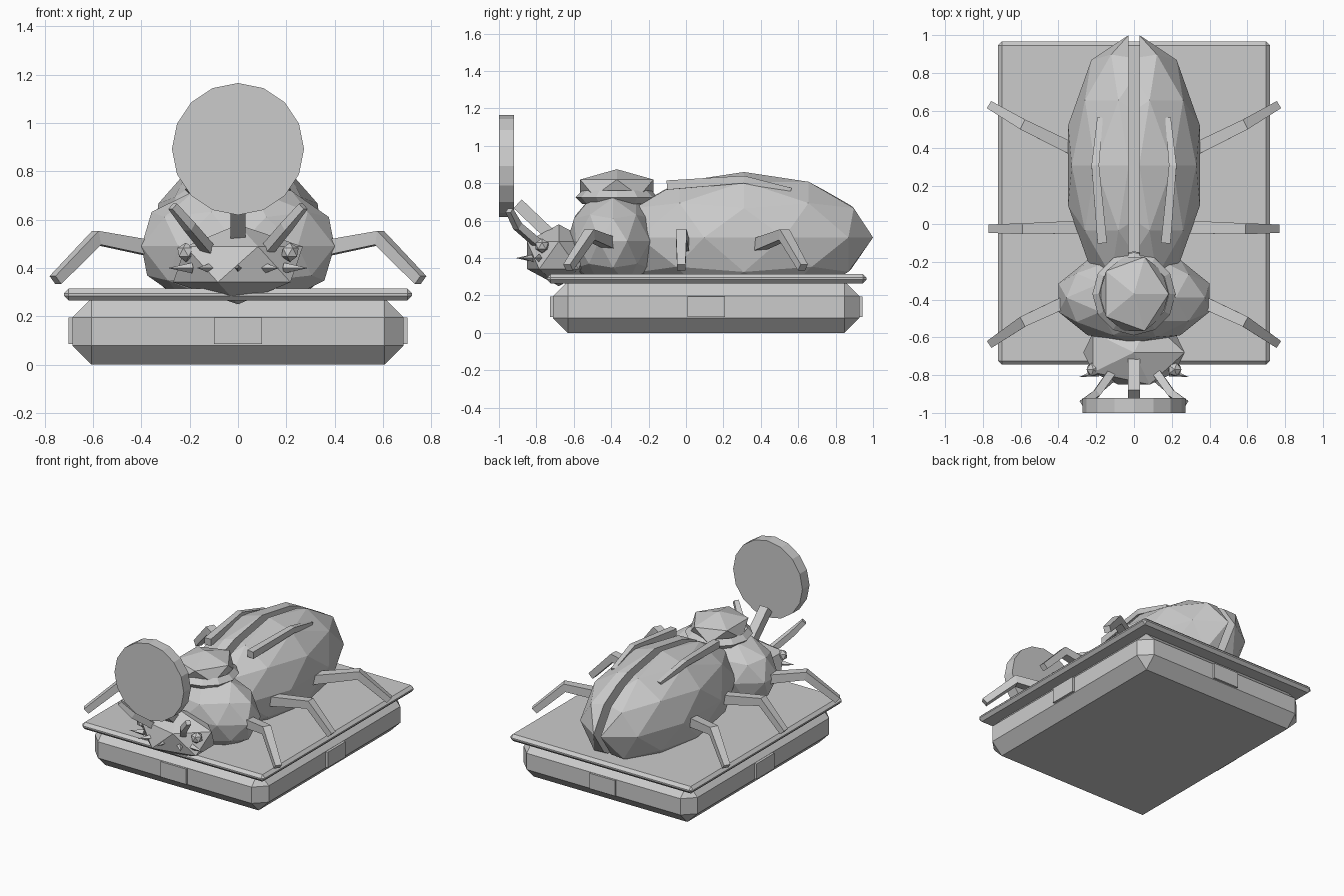
import bpy, bmesh, math
from mathutils import Vector, Matrix

cube = bpy.data.objects.get("Cube")
if cube:
    bpy.data.objects.remove(cube, do_unlink=True)

stone = bpy.data.materials.new("grey_stone")
stone.use_nodes = True
GREY = (0.6, 0.6, 0.6, 1)
stone.diffuse_color = GREY
stone.node_tree.nodes["Principled BSDF"].inputs["Base Color"].default_value = GREY


def finish(name, bm, mirror=False, bevel=0):
    """Turn a bmesh into a flat shaded object, mirrored or chamfered if asked."""
    bmesh.ops.recalc_face_normals(bm, faces=bm.faces)
    mesh = bpy.data.meshes.new(name)
    bm.to_mesh(mesh)
    bm.free()
    mesh.materials.append(stone)
    obj = bpy.data.objects.new(name, mesh)
    bpy.context.collection.objects.link(obj)
    if mirror:
        mod = obj.modifiers.new("Mirror", "MIRROR")
        mod.use_mirror_merge = False
    if bevel:
        mod = obj.modifiers.new("Chamfer", "BEVEL")
        mod.width = bevel
        mod.segments = 1
    return obj


def placed(center, scale):
    return Matrix.Translation(center) @ Matrix.Diagonal((*scale, 1))


def box(name, center, size, bevel=0):
    bm = bmesh.new()
    bmesh.ops.create_cube(bm, size=1, matrix=placed(center, size))
    return finish(name, bm, bevel=bevel)


def ball(name, center, scale, detail, mirror=False):
    bm = bmesh.new()
    bmesh.ops.create_icosphere(bm, subdivisions=detail, radius=1,
                               matrix=placed(center, scale))
    return finish(name, bm, mirror)


def stick(name, points, radii, mirror=False):
    """Square bar swept along a bent path."""
    bm = bmesh.new()
    pts = [Vector(p) for p in points]
    rings = []
    for i, (p, r) in enumerate(zip(pts, radii)):
        along = (pts[min(i + 1, len(pts) - 1)] - pts[max(i - 1, 0)]).normalized()
        side = along.cross(Vector((0, 0, 1))).normalized()
        up = side.cross(along)
        rings.append([bm.verts.new(p + r * (a * side + b * up))
                      for a, b in ((1, 1), (-1, 1), (-1, -1), (1, -1))])
    for low, high in zip(rings, rings[1:]):
        for k in range(4):
            j = (k + 1) % 4
            bm.faces.new((low[k], low[j], high[j], high[k]))
    bm.faces.new(rings[0])
    bm.faces.new(rings[-1])
    return finish(name, bm, mirror)


def spike(name, base, tip, radius, mirror=False):
    base, tip = Vector(base), Vector(tip)
    axis = tip - base
    turn = axis.to_track_quat("Z", "Y").to_matrix().to_4x4()
    bm = bmesh.new()
    bmesh.ops.create_cone(bm, cap_ends=True, segments=4, radius1=radius, radius2=0,
                          depth=axis.length,
                          matrix=Matrix.Translation((base + tip) / 2) @ turn)
    return finish(name, bm, mirror)


# Chamfered plinth, top slab and the four side plaques
MID = 0.108
box("plinth", (0, MID, 0.138), (1.37, 1.64, 0.276), bevel=0.08)
box("slab", (0, MID + 0.003, 0.29), (1.44, 1.71, 0.05), bevel=0.02)
for name, s in (("front_plaque", -1), ("back_plaque", 1)):
    box(name, (0, MID + s * 0.82, 0.14), (0.2, 0.03, 0.11))
for name, s in (("right_plaque", -1), ("left_plaque", 1)):
    box(name, (s * 0.687, MID, 0.14), (0.03, 0.2, 0.11))

# Wing cases: half of a stretched ball, moved off the centre line and mirrored
bm = bmesh.new()
bmesh.ops.create_icosphere(bm, subdivisions=2, radius=1)
cut = bmesh.ops.bisect_plane(bm, geom=bm.verts[:] + bm.edges[:] + bm.faces[:],
                             plane_co=(0, 0, 0), plane_no=(1, 0, 0), clear_inner=True)
bmesh.ops.holes_fill(bm, edges=[e for e in bm.edges if e.is_boundary])
bm.transform(placed((0.028, 0.31, 0.51), (0.337, 0.69, 0.35)))
finish("wing_cases", bm, mirror=True)

# Raised ribs on the wing cases
stick("wing_ribs", [(0.168, -0.1, 0.79), (0.205, 0.31, 0.82), (0.18, 0.56, 0.76)],
      (0.025, 0.02, 0.015), mirror=True)

# Thorax, collar and cap
ball("thorax", (0, -0.39, 0.49), (0.42, 0.245, 0.27), 2)
bm = bmesh.new()
SIDES = 12
rings = []
for i in range(SIDES):
    a = math.tau * i / SIDES
    rings.append([bm.verts.new((r * math.cos(a), -0.37 + r * math.sin(a), z))
                  for r, z in ((0.22, 0.725), (0.185, 0.76), (0.15, 0.725), (0.185, 0.69))])
for i in range(SIDES):
    one, two = rings[i], rings[(i + 1) % SIDES]
    for k in range(4):
        j = (k + 1) % 4
        bm.faces.new((one[k], one[j], two[j], two[k]))
finish("collar", bm)
ball("cap", (0, -0.37, 0.775), (0.205, 0.23, 0.1), 1)

# Head, eyes, horn, feelers and teeth
ball("head", (0, -0.68, 0.415), (0.3, 0.2, 0.165), 1)
ball("eyes", (0.215, -0.77, 0.465), (0.04, 0.04, 0.04), 1, mirror=True)
stick("horn", [(0, -0.68, 0.48), (0, -0.9, 0.69)], (0.032, 0.032))
stick("feelers", [(0.1, -0.76, 0.45), (0.2, -0.9, 0.57), (0.27, -0.945, 0.655)],
      (0.022, 0.02, 0.016), mirror=True)
spike("outer_teeth", (0.19, -0.785, 0.4), (0.29, -0.81, 0.4), 0.022, mirror=True)
spike("inner_teeth", (0.11, -0.81, 0.4), (0.17, -0.89, 0.4), 0.022, mirror=True)
spike("middle_tooth", (0, -0.82, 0.4), (0, -0.91, 0.4), 0.02)

# Sun disc held in front of the head
bm = bmesh.new()
bmesh.ops.create_cone(bm, cap_ends=True, segments=16, radius1=0.273, radius2=0.273,
                      depth=0.08,
                      matrix=Matrix.Translation((0, -0.96, 0.892))
                      @ Matrix.Rotation(math.pi / 2, 4, "X"))
finish("sun_disc", bm)

# Three pairs of legs: hip, knee and foot depth for each pair
for name, hip, knee, foot in (("front_legs", -0.36, -0.515, -0.63),
                              ("middle_legs", -0.015, -0.025, -0.025),
                              ("back_legs", 0.36, 0.525, 0.625)):
    stick(name, [(0.25, hip, 0.46), (0.585, knee, 0.525), (0.755, foot, 0.35)],
          (0.034, 0.029, 0.022), mirror=True)
